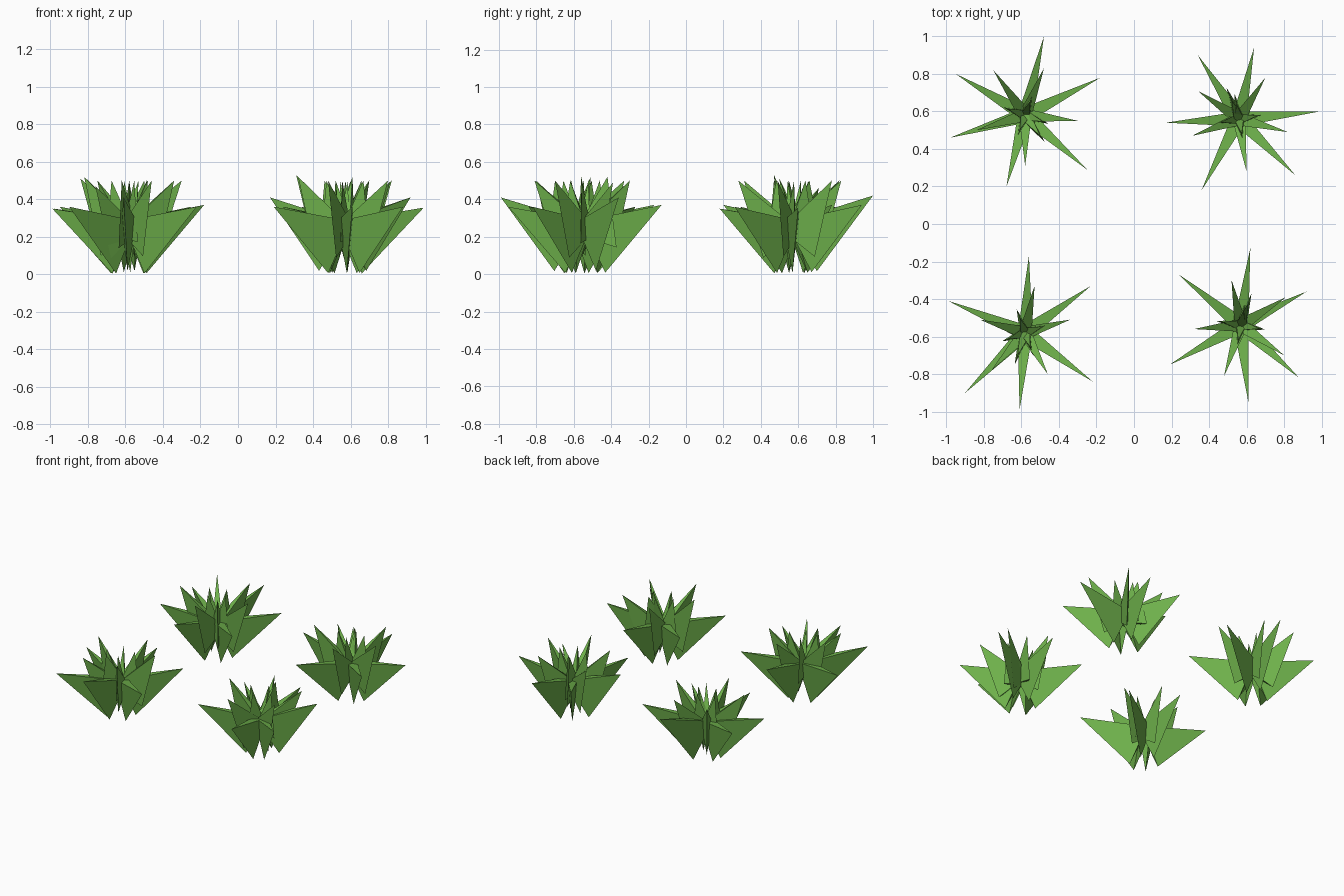
import bpy
import bmesh
import math
from mathutils import Vector

cube = bpy.data.objects.get("Cube")
if cube:
    bpy.data.objects.remove(cube, do_unlink=True)

leaf_green = bpy.data.materials.new("leaf_green")
leaf_green.use_nodes = True
color = (0.155, 0.435, 0.07, 1.0)
leaf_green.diffuse_color = color
leaf_green.node_tree.nodes["Principled BSDF"].inputs["Base Color"].default_value = color

HUB_HEIGHT = 0.19


def add_blade(bm, center, tip, depth, half_width):
    """Three-sided spike: deep keel below, narrow flat face on top."""
    outward = Vector((tip.x - center.x, tip.y - center.y, 0)).normalized()
    hub = Vector((center.x, center.y, HUB_HEIGHT)) + outward * 0.025
    axis = (tip - hub).normalized()
    side = Vector((-outward.y, outward.x, 0))
    down = axis.cross(side)
    if down.z > 0:
        down.negate()
    keel = bm.verts.new(hub + down * depth)
    left = bm.verts.new(hub - down * depth / 2 + side * half_width)
    right = bm.verts.new(hub - down * depth / 2 - side * half_width)
    point = bm.verts.new(tip)
    for face in ((keel, left, point), (left, right, point),
                 (right, keel, point), (keel, right, left)):
        bm.faces.new(face)


def build_plant(name, center, outer_tips, middle_tips, core_turn):
    bm = bmesh.new()
    center = Vector((*center, 0))
    # Long low outer blades
    for x, y, z in outer_tips:
        add_blade(bm, center, Vector((x, y, z)), 0.2, 0.042)
    # Shorter, steeper middle blades
    for x, y, z in middle_tips:
        add_blade(bm, center, Vector((x, y, z)), 0.16, 0.04)
    # Nearly upright core blades
    for i in range(4):
        angle = math.radians(core_turn + i * 90)
        reach = 0.08 + 0.02 * (i % 2)
        tip = center + Vector((math.cos(angle) * reach, math.sin(angle) * reach, 0.5))
        add_blade(bm, center, tip, 0.11, 0.035)
    bmesh.ops.recalc_face_normals(bm, faces=bm.faces[:])
    mesh = bpy.data.meshes.new(name)
    bm.to_mesh(mesh)
    bm.free()
    mesh.materials.append(leaf_green)
    plant = bpy.data.objects.new(name, mesh)
    bpy.context.collection.objects.link(plant)


build_plant(
    "back_right_plant", (-0.58, 0.58),
    [(-0.48, 1, 0.42), (-0.18, 0.78, 0.37), (-0.25, 0.29, 0.36),
     (-0.68, 0.2, 0.37), (-0.98, 0.46, 0.35), (-0.95, 0.8, 0.36)],
    [(-0.48, 0.83, 0.5), (-0.75, 0.82, 0.5), (-0.3, 0.55, 0.5),
     (-0.58, 0.31, 0.5), (-0.84, 0.5, 0.51), (-0.5, 0.47, 0.5)],
    70)

build_plant(
    "back_left_plant", (0.56, 0.56),
    [(0.64, 0.94, 0.37), (0.99, 0.6, 0.355), (0.86, 0.26, 0.36),
     (0.36, 0.18, 0.35), (0.17, 0.54, 0.41), (0.34, 0.9, 0.36)],
    [(0.7, 0.78, 0.5), (0.34, 0.71, 0.46), (0.31, 0.47, 0.53),
     (0.82, 0.49, 0.5), (0.6, 0.28, 0.5), (0.52, 0.66, 0.5)],
    100)

build_plant(
    "front_right_plant", (-0.58, -0.58),
    [(-0.56, -0.17, 0.37), (-0.23, -0.33, 0.36), (-0.22, -0.84, 0.36),
     (-0.61, -0.99, 0.41), (-0.9, -0.9, 0.36), (-0.99, -0.41, 0.35)],
    [(-0.53, -0.33, 0.5), (-0.34, -0.51, 0.5), (-0.46, -0.8, 0.5),
     (-0.76, -0.78, 0.47), (-0.82, -0.51, 0.52), (-0.62, -0.7, 0.5)],
    110)

build_plant(
    "front_left_plant", (0.57, -0.54),
    [(0.62, -0.13, 0.37), (0.92, -0.36, 0.41), (0.88, -0.82, 0.36),
     (0.61, -0.95, 0.36), (0.19, -0.75, 0.36), (0.24, -0.27, 0.36)],
    [(0.52, -0.3, 0.5), (0.32, -0.56, 0.52), (0.48, -0.81, 0.5),
     (0.8, -0.7, 0.5), (0.81, -0.39, 0.49), (0.61, -0.42, 0.52)],
    80)
